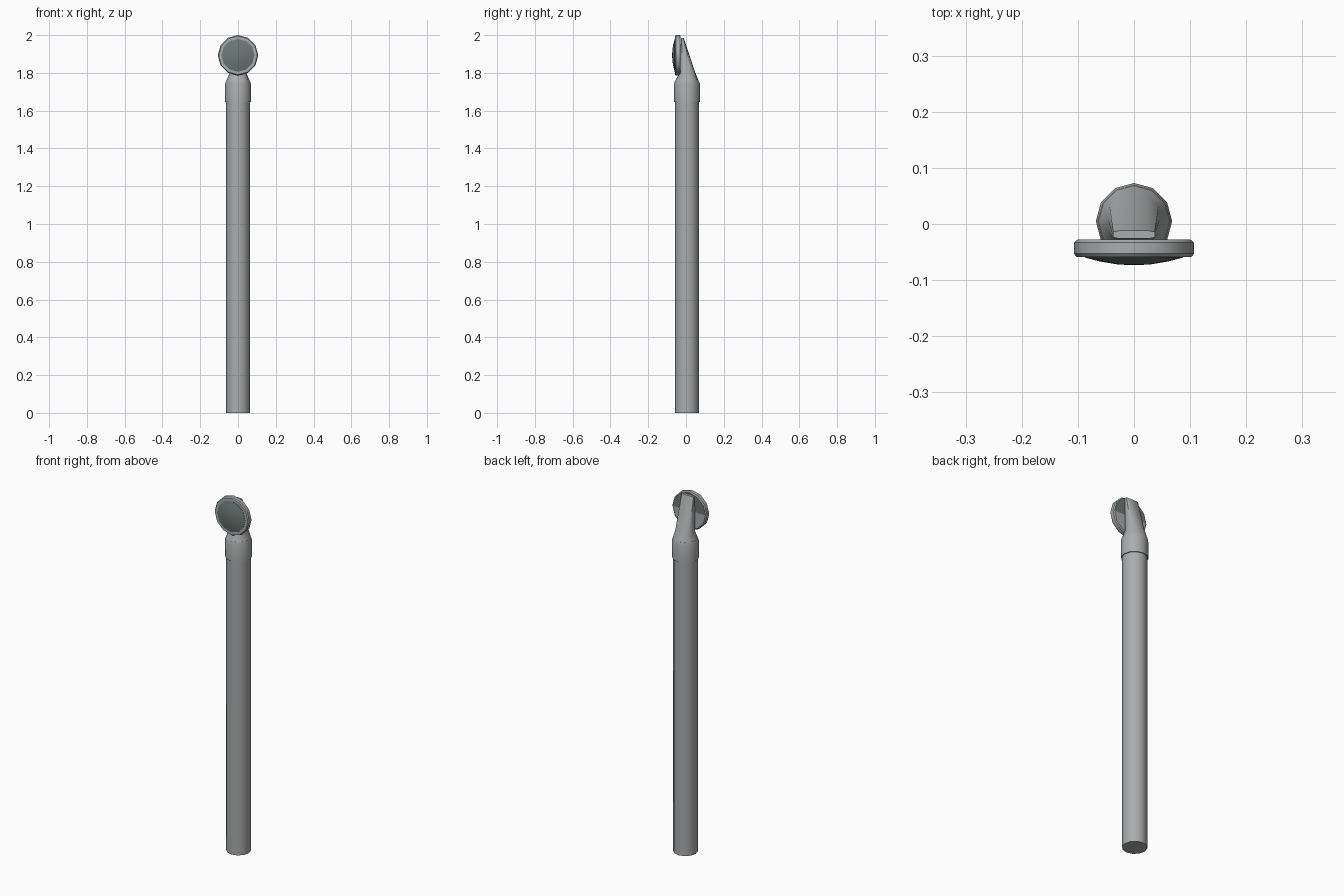
import bpy, bmesh, math

if "Cube" in bpy.data.objects:
    bpy.data.objects.remove(bpy.data.objects["Cube"])

SIDES = 12
CY = 0.005       # pole axis offset in y
LZ = 1.893       # lamp centre height


def material(name, rgb):
    m = bpy.data.materials.new(name)
    m.diffuse_color = (*rgb, 1)
    m.use_nodes = True
    m.node_tree.nodes["Principled BSDF"].inputs["Base Color"].default_value = m.diffuse_color
    return m


grey = material("metal grey", (0.40, 0.415, 0.42))
glass = material("dark glass", (0.15, 0.19, 0.18))


def loft(name, rings, mats, cap_start=True, cap_end=True, angle=35):
    """Skin a list of rings; a one-point ring closes to a tip."""
    bm = bmesh.new()
    loops = [[bm.verts.new(p) for p in ring] for ring in rings]
    for a, b in zip(loops, loops[1:]):
        n = max(len(a), len(b))
        for i in range(n):
            j = (i + 1) % n
            if len(a) == 1:
                bm.faces.new((a[0], b[j], b[i]))
            elif len(b) == 1:
                bm.faces.new((a[i], a[j], b[0]))
            else:
                bm.faces.new((a[i], a[j], b[j], b[i]))
    if cap_start and len(loops[0]) > 2:
        bm.faces.new(loops[0][::-1])
    if cap_end and len(loops[-1]) > 2:
        bm.faces.new(loops[-1])
    bmesh.ops.recalc_face_normals(bm, faces=bm.faces[:])
    me = bpy.data.meshes.new(name)
    bm.to_mesh(me)
    bm.free()
    for m in mats:
        me.materials.append(m)
    ob = bpy.data.objects.new(name, me)
    bpy.context.collection.objects.link(ob)
    bpy.ops.object.select_all(action='DESELECT')
    ob.select_set(True)
    bpy.context.view_layer.objects.active = ob
    bpy.ops.object.shade_smooth_by_angle(angle=math.radians(angle))
    return ob


ANGLES = [2 * math.pi * i / SIDES for i in range(SIDES)]


def ring_z(r, z):
    return [(r * math.cos(a), CY + r * math.sin(a), z) for a in ANGLES]


def ring_y(r, y):
    if r == 0:
        return [(0, y, LZ)]
    return [(r * math.cos(a), y, LZ + r * math.sin(a)) for a in ANGLES]


def ring_box(half_w, front, back, z, square):
    """Ellipse pushed towards a rectangle by the square factor."""
    def clip(v):
        return max(-1, min(1, v * square))
    mid, half_d = (front + back) / 2, (back - front) / 2
    return [(half_w * clip(math.cos(a)), mid + half_d * clip(math.sin(a)), z)
            for a in ANGLES]


# Post and collar
loft("pole", [ring_z(0.063, 0), ring_z(0.063, 1.66)], [grey])
loft("collar", [ring_z(0.068, 1.645), ring_z(0.068, 1.742), ring_z(0.064, 1.755)], [grey])

# Tapered bracket leaning forward to carry the lamp
loft("neck", [ring_z(0.064, 1.753),
              ring_box(0.046, -0.036, 0.051, 1.797, 1.1),
              ring_box(0.037, -0.026, -0.012, 1.985, 1.4)], [grey])

# Lamp housing, with dark upper half on its back
housing = loft("lamp_rim", [ring_y(r, y) for r, y in (
    (0, -0.028), (0.101, -0.028), (0.107, -0.033), (0.107, -0.053),
    (0.102, -0.059), (0.086, -0.059))], [grey, glass])
for p in housing.data.polygons:
    if p.normal.y > 0.95 and p.center.z > LZ:
        p.material_index = 1

# Domed lens
loft("lens", [ring_y(r, y) for r, y in (
    (0.087, -0.058), (0.087, -0.060), (0.06, -0.067), (0.03, -0.072), (0, -0.0735))], [glass])
